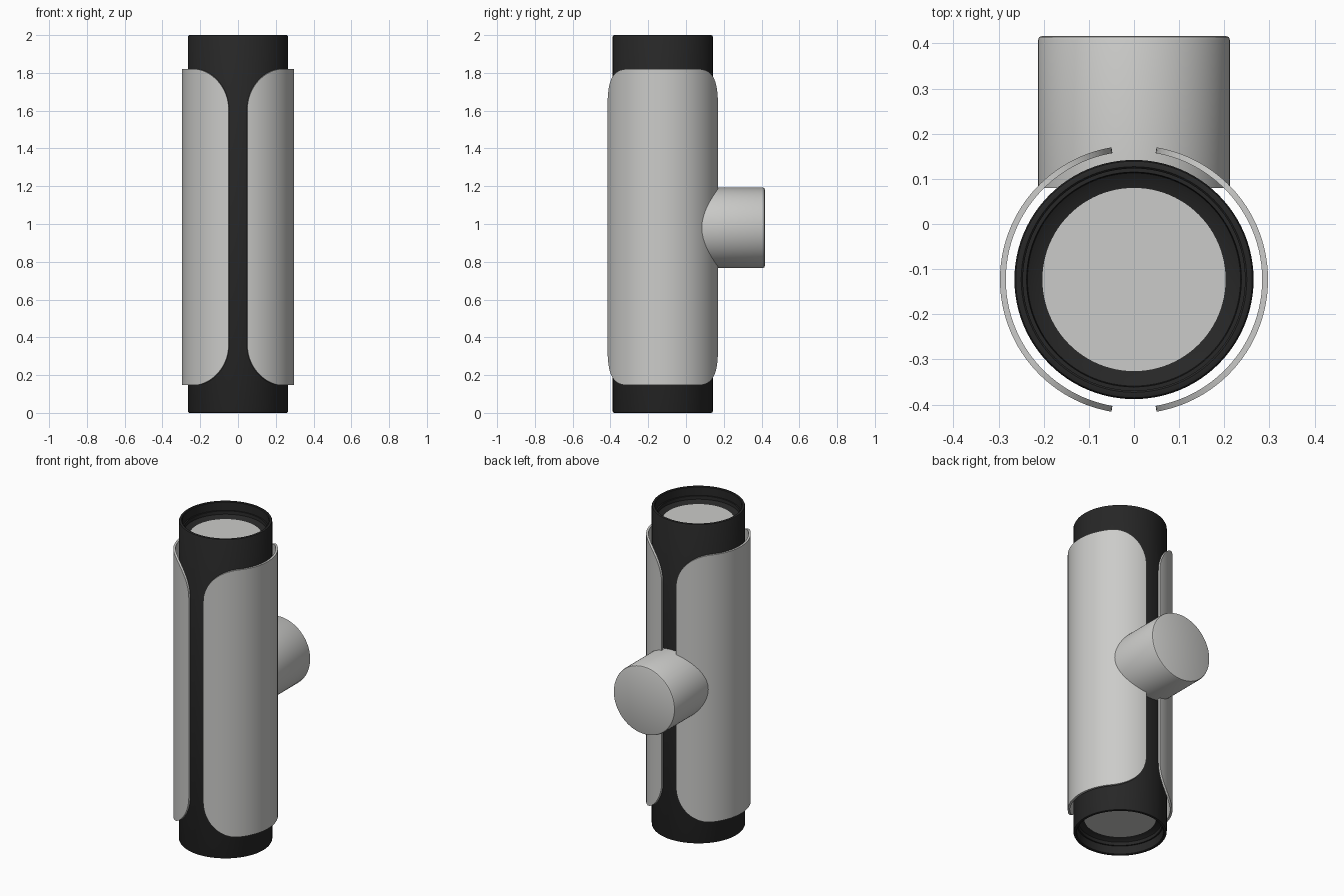
import bpy
import bmesh
import math
from mathutils import Matrix

cube = bpy.data.objects.get("Cube")
if cube:
    bpy.data.objects.remove(cube, do_unlink=True)

AXIS_Y = -0.123   # tube axis
MID_Z = 1.0


def material(name, rgb):
    mat = bpy.data.materials.new(name)
    mat.use_nodes = True
    mat.diffuse_color = (*rgb, 1)
    mat.node_tree.nodes["Principled BSDF"].inputs["Base Color"].default_value = (*rgb, 1)
    return mat


black = material("matte black", (0.02, 0.02, 0.02))
grey = material("light grey", (0.6, 0.6, 0.585))


def finish(bm, name, mat, location, angle=30):
    bmesh.ops.remove_doubles(bm, verts=bm.verts, dist=1e-5)
    bmesh.ops.recalc_face_normals(bm, faces=bm.faces)
    mesh = bpy.data.meshes.new(name)
    bm.to_mesh(mesh)
    bm.free()
    mesh.materials.append(mat)
    obj = bpy.data.objects.new(name, mesh)
    bpy.context.collection.objects.link(obj)
    obj.location = location
    bpy.ops.object.select_all(action="DESELECT")
    obj.select_set(True)
    bpy.context.view_layer.objects.active = obj
    bpy.ops.object.shade_smooth_by_angle(angle=math.radians(angle))
    return obj


def lathe(name, profile, mat, location, tilt=0):
    """Spin a (radius, height) profile around z, then tilt about x."""
    bm = bmesh.new()
    verts = [bm.verts.new((r, 0, z)) for r, z in profile]
    edges = [bm.edges.new(pair) for pair in zip(verts, verts[1:])]
    bmesh.ops.spin(bm, geom=verts + edges, cent=(0, 0, 0), axis=(0, 0, 1),
                   angle=math.tau, steps=96, use_merge=True)
    bm.transform(Matrix.Rotation(tilt, 4, "X"))
    return finish(bm, name, mat, location)


# Tube with recessed, stepped rims at both ends
LENS = 0.91
rim = [(0.265, 0.992), (0.262, 0.998), (0.257, 1.0), (0.25, 1.0), (0.246, 0.996),
       (0.246, 0.945), (0.238, 0.945), (0.236, 0.925), (0.222, 0.916), (0.203, LENS)]
lower_rim = [(r, -z) for r, z in reversed(rim)]
lathe("tube", lower_rim + rim, black, (0, AXIS_Y, MID_Z))

# End discs inside the rims
for name, side in (("upper_disc", 1), ("lower_disc", -1)):
    bm = bmesh.new()
    bmesh.ops.create_circle(bm, cap_ends=True, segments=96, radius=0.204)
    if side < 0:
        bmesh.ops.reverse_faces(bm, faces=bm.faces)
    mesh = bpy.data.meshes.new(name)
    bm.to_mesh(mesh)
    bm.free()
    mesh.materials.append(grey)
    disc = bpy.data.objects.new(name, mesh)
    disc.location = (0, AXIS_Y, MID_Z + side * LENS)
    bpy.context.collection.objects.link(disc)

# Rounded knob on the back
lathe("back_knob", [(0, 0), (0.213, 0), (0.213, 0.327), (0.21, 0.334),
                    (0.203, 0.337), (0, 0.337)],
      grey, (0, 0.08, 0.98), tilt=-math.pi / 2)

# Curved side shells with rounded corners
OUTER, THICK, CORNER = 0.297, 0.013, 0.21
BOTTOM, TOP = 0.147, 1.82
GAP = math.asin(0.05 / OUTER)
CORNER_ANGLE = CORNER / OUTER


def shell_columns():
    """Yield (angle, corner inset) from the front edge round to the back."""
    steps = 20
    curve = [(GAP + CORNER_ANGLE * (1 - math.cos(t)), CORNER * (1 - math.sin(t)))
             for t in (math.pi / 2 * i / steps for i in range(steps + 1))]
    start = curve[-1][0]
    span = math.pi - 2 * start
    middle = [(start + span * i / 24, 0) for i in range(1, 24)]
    return curve + middle + [(math.pi - a, inset) for a, inset in reversed(curve)]


for name, side in (("left_shell", 1), ("right_shell", -1)):
    bm = bmesh.new()
    rows = []
    for angle, inset in shell_columns():
        ring = []
        for radius in (OUTER, OUTER - THICK):
            x, y = side * radius * math.sin(angle), -radius * math.cos(angle)
            ring.append([bm.verts.new((x, y, z)) for z in (BOTTOM + inset, TOP - inset)])
        (out_low, out_high), (in_low, in_high) = ring
        rows.append((out_low, out_high, in_high, in_low))
    for a, b in zip(rows, rows[1:]):
        for i in range(4):
            j = (i + 1) % 4
            bm.faces.new((a[i], a[j], b[j], b[i]))
    bm.faces.new(rows[0])
    bm.faces.new(rows[-1])
    finish(bm, name, grey, (0, AXIS_Y, 0))
